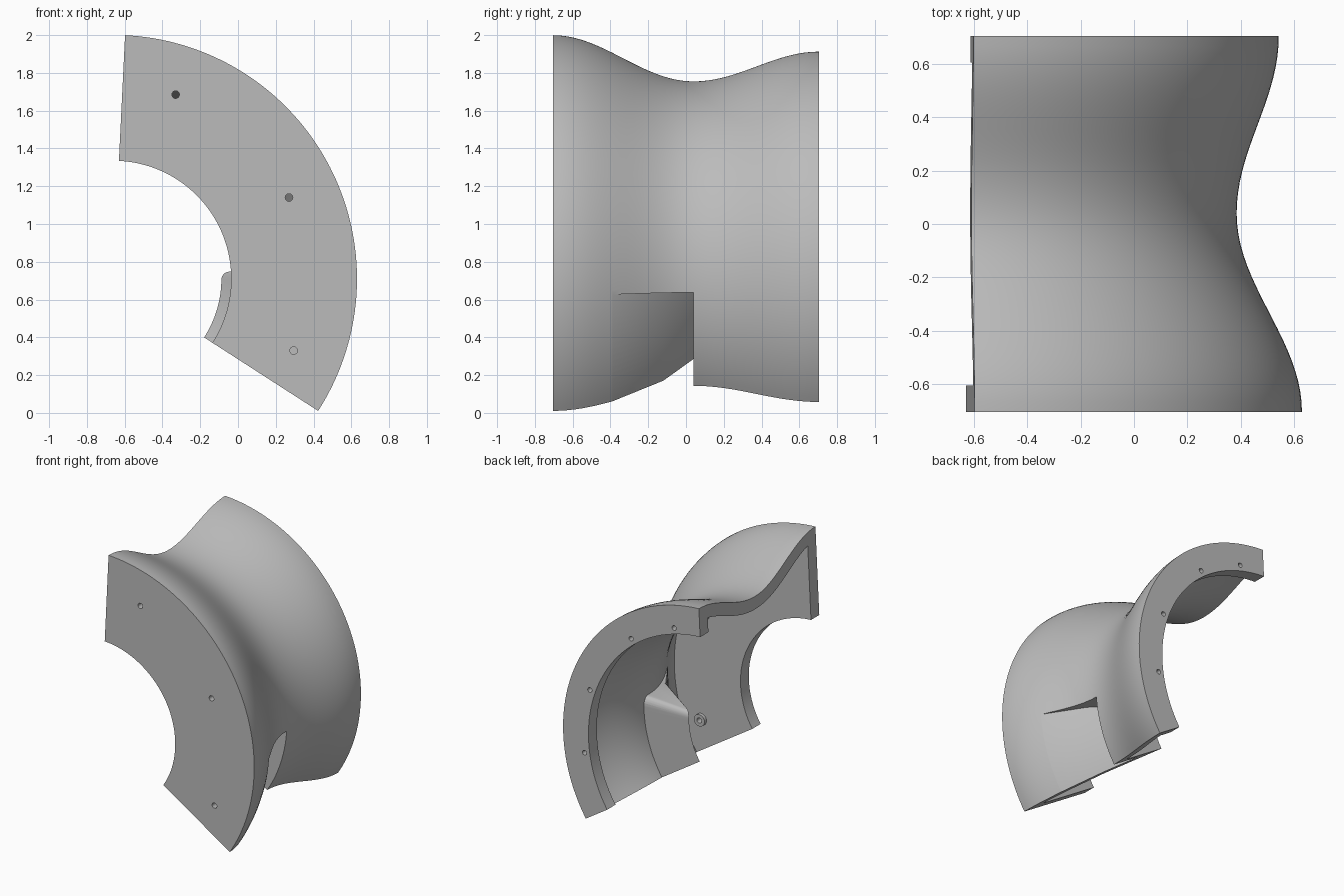
import bpy, bmesh, math
from mathutils import Matrix, Vector

if "Cube" in bpy.data.objects:
    bpy.data.objects.remove(bpy.data.objects["Cube"])

CX, CZ = -0.661, 0.71              # sweep axis, parallel to y
A0, A1 = 87.2, -32.8               # sweep limits in degrees
HALF, WALL, RIM = 0.705, 0.095, 0.10

grey = bpy.data.materials.new("plain_grey")
grey.diffuse_color = (0.5, 0.5, 0.5, 1)
grey.use_nodes = True
grey.node_tree.nodes["Principled BSDF"].inputs["Base Color"].default_value = grey.diffuse_color


def polar(r, deg, y):
    a = math.radians(deg)
    return Vector((CX + r * math.cos(a), y, CZ + r * math.sin(a)))


def finish(bm, name):
    bmesh.ops.recalc_face_normals(bm, faces=bm.faces[:])
    if bm.calc_volume(signed=True) < 0:
        bmesh.ops.reverse_faces(bm, faces=bm.faces[:])
    me = bpy.data.meshes.new(name)
    bm.to_mesh(me)
    bm.free()
    ob = bpy.data.objects.new(name, me)
    me.materials.append(grey)
    bpy.context.collection.objects.link(ob)
    return ob


def sweep(name, section, angles):
    """Turn a closed (y, radius) section, given per angle, about the axis."""
    bm = bmesh.new()
    rings = [[bm.verts.new(polar(r, a, y)) for y, r in section(a)] for a in angles]
    n = len(rings[0])
    for p, q in zip(rings, rings[1:]):
        for j in range(n):
            k = (j + 1) % n
            bm.faces.new((p[j], p[k], q[k], q[j]))
    bm.faces.new(rings[0])
    bm.faces.new(rings[-1])
    return finish(bm, name)


def steps(a, b, n):
    return [a + (b - a) * i / n for i in range(n + 1)]


def rod(name, x, z, y0, y1, radius):
    bm = bmesh.new()
    m = Matrix.Translation((x, (y0 + y1) / 2, z)) @ Matrix.Rotation(math.pi / 2, 4, 'X')
    bmesh.ops.create_cone(bm, cap_ends=True, segments=24, radius1=radius, radius2=radius,
                          depth=abs(y1 - y0), matrix=m)
    return finish(bm, name)


def volume(me):
    bm = bmesh.new()
    bm.from_mesh(me)
    v = bm.calc_volume()
    bm.free()
    return v


def combine(target, tool, operation):
    """Boolean that keeps the first solver result of believable volume."""
    before = volume(target.data)
    mod = target.modifiers.new("cut", 'BOOLEAN')
    mod.operation, mod.object = operation, tool
    result = None
    for solver in ('MANIFOLD', 'EXACT', 'FLOAT'):
        mod.solver = solver
        bpy.context.view_layer.update()
        deps = bpy.context.evaluated_depsgraph_get()
        me = bpy.data.meshes.new_from_object(target.evaluated_get(deps))
        if 0.8 < volume(me) / before < 1.3 and len(me.polygons) != len(target.data.polygons):
            result = me
            break
    target.modifiers.remove(mod)
    if result:
        target.data = result
    if result or operation == 'DIFFERENCE':
        bpy.data.objects.remove(tool)


def outer(y):
    """Waisted outer radius: large front rim, narrow waist, medium back rim."""
    waist, low = 0.04, 1.046
    high, span = (1.291, waist + HALF) if y < waist else (1.204, HALF - waist)
    return low + (high - low) * (1 - math.cos(math.pi * (y - waist) / span)) / 2


def inner(y):
    slope = (outer(y + 0.001) - outer(y - 0.001)) / 0.002
    return outer(y) - WALL * math.sqrt(1 + slope * slope)


# Shell with deep front cheek and shallow back lip
lim = HALF - RIM
profile = [(y, outer(y)) for y in steps(-HALF, HALF, 36)]
profile += [(HALF, 0.99), (lim, 0.99)]
profile += [(y, inner(y)) for y in steps(lim, -lim, 36)]
profile += [(-lim, 0.625), (-HALF, 0.625)]
shell = sweep("waisted_shell", lambda a: profile, steps(A0, A1, 72))


# Housing of the side pocket, inside the shell, with a rounded upper end
TOP, ROUND = 3.5, 4.0


def housing_section(a):
    t = min(1, (TOP - a) / ROUND)
    d = 0.04 * (1 - math.sqrt(1 - (1 - t) ** 2))
    return [(0.09 - d, 0.573 + d), (0.09 - d, 1.0), (-0.1, 1.03), (-0.3, 1.11),
            (-0.45, 1.13), (-0.18, 0.93 + d)]


ends = [TOP - ROUND * (1 - math.cos(math.pi * i / 12)) for i in range(6)]
housing = sweep("pocket_housing", housing_section, ends + steps(TOP - ROUND, A1, 16))
combine(shell, housing, 'UNION')

# Ramped pocket open to the outside
ramp = [(0.04, 1.5), (0.04, 0.784), (-0.12, 0.996), (-0.43, 1.228), (-0.43, 1.5)]
combine(shell, sweep("pocket_cutter", lambda a: ramp, steps(-4, A1 - 6, 22)), 'DIFFERENCE')

# Cheek screw holes with small inner bosses
for x, z in ((-0.33, 1.685), (0.27, 1.14), (0.295, 0.33)):
    combine(shell, rod("boss", x, z, -lim - 0.03, -lim + 0.025, 0.045), 'UNION')
    combine(shell, rod("hole_cutter", x, z, -HALF - 0.05, -lim + 0.06, 0.02), 'DIFFERENCE')

# Screw holes in the back lip
for deg in (75, 52.5, 19, -8.5):
    p = polar(1.035, deg, 0)
    combine(shell, rod("hole_cutter", p.x, p.z, HALF - 0.08, HALF + 0.05, 0.018), 'DIFFERENCE')

bpy.ops.object.select_all(action='DESELECT')
shell.select_set(True)
bpy.context.view_layer.objects.active = shell
bpy.ops.object.shade_smooth_by_angle(angle=math.radians(30))
